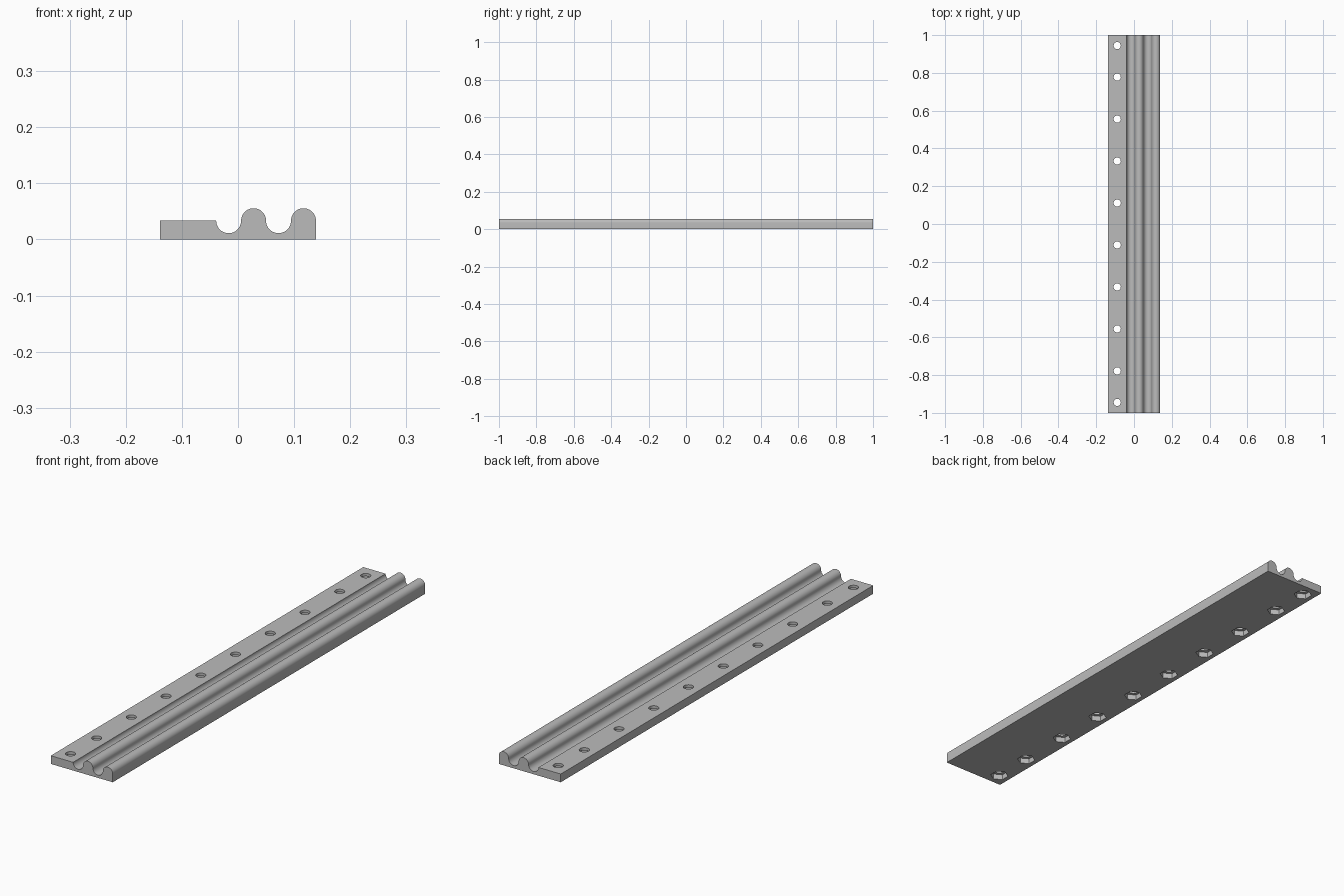
import bpy, bmesh, math
from mathutils import Matrix

cube = bpy.data.objects.get("Cube")
if cube:
    bpy.data.objects.remove(cube, do_unlink=True)

U = 2 / 180            # one design unit; the strip is 180 units long
LENGTH, WIDTH = 180 * U, 25 * U
PLATE, R = 3 * U, 2 * U
HOLE_X = -8 * U
HOLE_Y = [s * y * U for y in (10, 30, 50, 70, 85) for s in (1, -1)]

grey = bpy.data.materials.new("plain grey")
grey.use_nodes = True
colour = (0.5, 0.5, 0.5, 1)
grey.diffuse_color = colour
grey.node_tree.nodes["Principled BSDF"].inputs["Base Color"].default_value = colour


def make_object(name, bm):
    bmesh.ops.recalc_face_normals(bm, faces=bm.faces)
    mesh = bpy.data.meshes.new(name)
    bm.to_mesh(mesh)
    bm.free()
    mesh.materials.append(grey)
    obj = bpy.data.objects.new(name, mesh)
    bpy.context.scene.collection.objects.link(obj)
    return obj


def row_of_cutters(name, sides, radius, z0, z1, turn):
    """One prism at every hole position."""
    bm = bmesh.new()
    for y in HOLE_Y:
        place = Matrix.Translation((HOLE_X, y, (z0 + z1) / 2)) @ Matrix.Rotation(turn, 4, "Z")
        bmesh.ops.create_cone(bm, cap_ends=True, segments=sides, radius1=radius,
                              radius2=radius, depth=z1 - z0, matrix=place)
    obj = make_object(name, bm)
    obj.hide_render = True
    return obj


# Cross-section: flat flange, then alternating round grooves and ridges
half = WIDTH / 2
profile = [(half, 0), (-half, 0), (-half, PLATE)]
STEPS = 20
for i in range(4):
    cx = half - 8 * R + (2 * i + 1) * R
    sign = -1 if i % 2 == 0 else 1
    for k in range(0 if i == 0 else 1, STEPS + 1):
        a = math.pi * (1 - k / STEPS)
        profile.append((cx + R * math.cos(a), PLATE + sign * R * math.sin(a)))

# Extrude the section along the strip
bm = bmesh.new()
face = bm.faces.new([bm.verts.new((x, -LENGTH / 2, z)) for x, z in profile])
extruded = bmesh.ops.extrude_face_region(bm, geom=[face], use_keep_orig=True)
bmesh.ops.translate(bm, vec=(0, LENGTH, 0),
                    verts=[g for g in extruded["geom"] if isinstance(g, bmesh.types.BMVert)])
strip = make_object("ridged_mounting_strip", bm)

# Screw holes through the flange, with hexagonal nut pockets underneath
hex_radius = 5.5 / math.sqrt(3) * U
cutters = [row_of_cutters("screw_hole_cutter", 32, 1.7 * U, -U, 5 * U, 0),
           row_of_cutters("nut_pocket_cutter", 6, hex_radius, -U, 2 * U, 0)]
# Turn a pocket vertex towards +y whatever the primitive's start angle
verts = cutters[1].data.vertices
if max(v.co.x for v in verts) - HOLE_X > 0.95 * hex_radius:
    bpy.data.objects.remove(cutters.pop(), do_unlink=True)
    cutters.append(row_of_cutters("nut_pocket_cutter", 6, hex_radius, -U, 2 * U, math.pi / 6))

bpy.ops.object.select_all(action="DESELECT")
strip.select_set(True)
bpy.context.view_layer.objects.active = strip
for cutter in cutters:
    mod = strip.modifiers.new(cutter.name, "BOOLEAN")
    mod.operation, mod.solver, mod.object = "DIFFERENCE", "EXACT", cutter
    bpy.ops.object.modifier_apply(modifier=mod.name)
    bpy.data.objects.remove(cutter, do_unlink=True)

bpy.ops.object.shade_smooth_by_angle(angle=math.radians(30))
